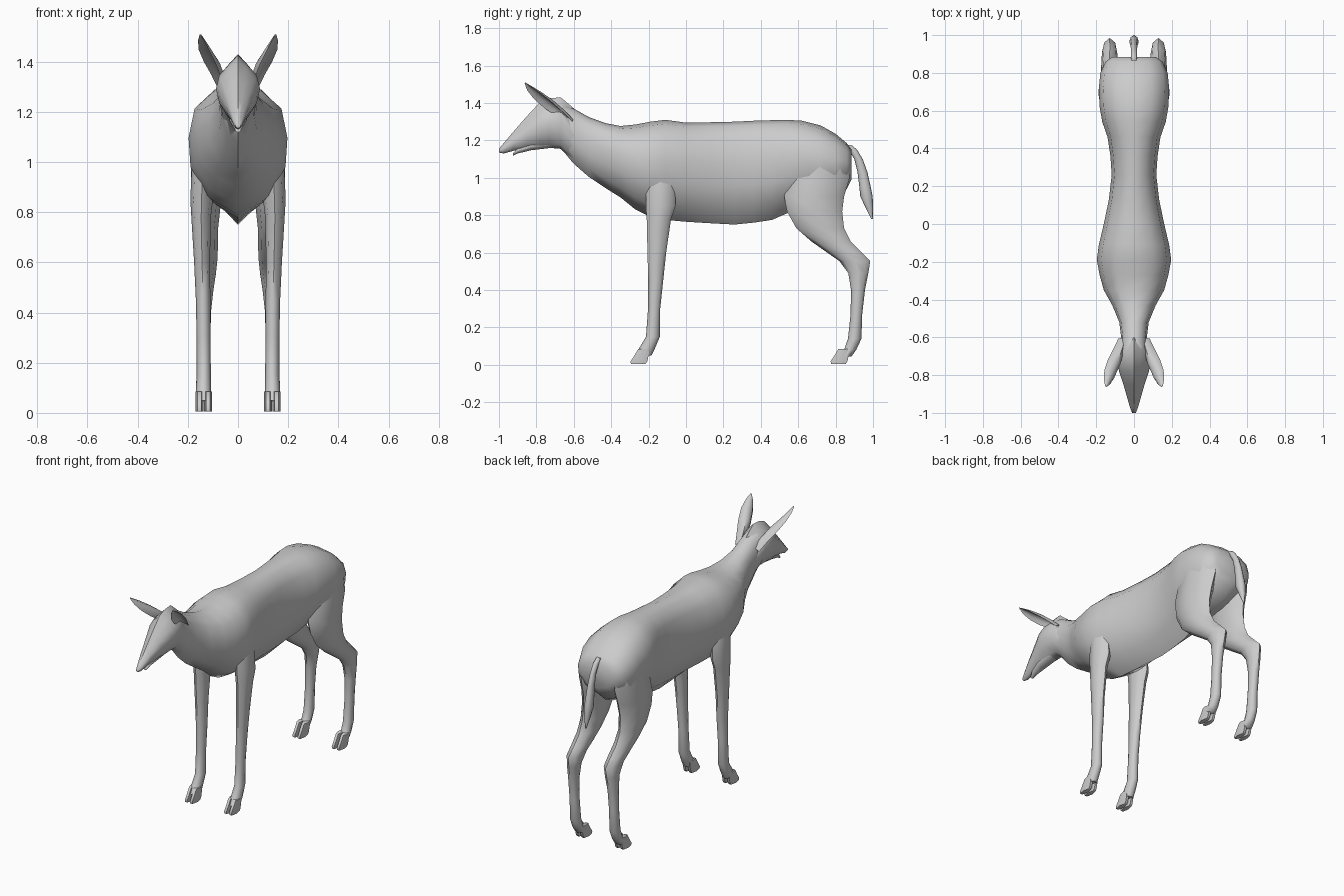
import bpy, bmesh, math
from mathutils import Vector

fur = bpy.data.materials.new("grey_coat")
fur.diffuse_color = (0.6, 0.6, 0.6, 1)


def loft(name, rings, mirror=False):
    """Skin a list of equal-length point rings and cap both ends."""
    bm = bmesh.new()
    vs = [[bm.verts.new(p) for p in r] for r in rings]
    n = len(vs[0])
    for a, b in zip(vs, vs[1:]):
        for i in range(n):
            j = (i + 1) % n
            bm.faces.new((a[i], a[j], b[j], b[i]))
    bm.faces.new(vs[0][::-1])
    bm.faces.new(vs[-1])
    bmesh.ops.recalc_face_normals(bm, faces=bm.faces)
    me = bpy.data.meshes.new(name)
    bm.to_mesh(me)
    bm.free()
    me.materials.append(fur)
    ob = bpy.data.objects.new(name, me)
    bpy.context.collection.objects.link(ob)
    if mirror:
        ob.modifiers.new("mirror", 'MIRROR')
    bpy.ops.object.select_all(action='DESELECT')
    ob.select_set(True)
    bpy.context.view_layer.objects.active = ob
    bpy.ops.object.shade_smooth_by_angle(angle=math.radians(60))
    return ob


# half cross-sections as (width, height) fractions, top to bottom
BARREL = [(0, 1), (.5, .96), (.88, .83), (1, .6), (.96, .37), (.62, .14), (0, 0)]
WEDGE = [(0, 1), (.42, .86), (.85, .7), (1, .5), (.85, .28), (.45, .07), (0, 0)]


def section(y, half, top, bot, shape):
    right = [(half * u, y, bot + (top - bot) * v) for u, v in shape]
    left = [(-x, y, z) for x, y, z in right[-2:0:-1]]
    return right + left


def flat_ring(z, y0, y1, x0, x1, n=8):
    """Horizontal oval ring filling the given extents."""
    cx, cy, rx, ry = (x0 + x1) / 2, (y0 + y1) / 2, (x1 - x0) / 2, (y1 - y0) / 2
    return [(cx + rx * math.cos(2 * math.pi * i / n),
             cy + ry * math.sin(2 * math.pi * i / n), z) for i in range(n)]


# torso and neck: y, half width, top, bottom
torso = [(-.68, .068, 1.40, 1.17), (-.6, .068, 1.37, 1.075), (-.52, .078, 1.325, 1.005),
         (-.43, .115, 1.292, .945), (-.35, .16, 1.277, .895), (-.27, .182, 1.285, .83),
         (-.19, .197, 1.3, .79), (-.11, .186, 1.31, .775), (0, .16, 1.295, .765),
         (.13, .133, 1.297, .757), (.26, .118, 1.3, .75), (.36, .125, 1.305, .76),
         (.46, .14, 1.308, .775), (.54, .168, 1.31, .81), (.62, .182, 1.305, .835),
         (.72, .186, 1.28, .85), (.8, .178, 1.235, .885), (.86, .15, 1.185, .94),
         (.885, .115, 1.15, .99)]
loft("torso", [section(*r, BARREL) for r in torso])

# head from nose to nape
head = [(-1, .01, 1.155, 1.135), (-.975, .02, 1.185, 1.13), (-.92, .036, 1.25, 1.145),
        (-.85, .056, 1.33, 1.15), (-.78, .079, 1.405, 1.155), (-.73, .088, 1.425, 1.16),
        (-.67, .085, 1.43, 1.155), (-.6, .068, 1.372, 1.085)]
loft("head", [section(*r, WEDGE) for r in head])

# lower jaw
jaw = [(-.925, .01, 1.13, 1.118), (-.9, .02, 1.16, 1.13),
       (-.83, .034, 1.19, 1.147), (-.72, .04, 1.22, 1.16)]
loft("lower_jaw", [section(*r, BARREL) for r in jaw])

# legs: z, y back/front extents, x inner/outer extents
front_leg = [(1.05, -.21, -.07, .11, .175), (.95, -.215, -.06, .1, .186),
             (.85, -.215, -.055, .1, .19), (.78, -.21, -.08, .108, .186),
             (.6, -.206, -.106, .112, .175), (.45, -.202, -.122, .11, .168),
             (.3, -.203, -.138, .11, .165), (.15, -.214, -.14, .108, .165),
             (.09, -.25, -.165, .107, .168), (.05, -.27, -.185, .107, .168)]
loft("front_leg", [flat_ring(*r) for r in front_leg], True)

hind_leg = [(1.12, .58, .86, .05, .178), (1, .55, .875, .045, .187),
            (.9, .525, .845, .055, .188), (.82, .54, .835, .07, .186),
            (.73, .59, .845, .08, .183), (.66, .67, .88, .08, .178),
            (.6, .755, .94, .083, .173), (.555, .82, .985, .088, .17),
            (.49, .868, .975, .098, .167), (.4, .882, .957, .108, .166),
            (.27, .88, .942, .11, .165), (.14, .866, .938, .108, .166),
            (.08, .845, .91, .107, .168), (.045, .82, .885, .107, .168)]
loft("hind_leg", [flat_ring(*r) for r in hind_leg], True)

# cloven hooves
for name, heel in (("front_hoof", -.2), ("hind_hoof", .87)):
    for side, x0, x1 in (("inner", .103, .135), ("outer", .138, .17)):
        rows = [(.085, -.06, .01), (.045, -.085, .005), (.018, -.104, 0), (.005, -.1, -.01)]
        loft(side + "_" + name,
             [flat_ring(z, heel + a, heel + b, x0, x1, 6) for z, a, b in rows], True)

# hanging tail: z, y extents, half width
tail = [(1.175, .845, .885, .014), (1.15, .87, .915, .016), (1.1, .9, .945, .016),
        (1.03, .917, .97, .018), (.95, .927, .988, .023), (.9, .932, .998, .025),
        (.84, .96, 1, .016), (.78, .99, 1, .004)]
loft("tail", [flat_ring(z, a, b, -h, h) for z, a, b, h in tail])

# cupped ears: centre, half width, thickness
ear = [((.062, -.615, 1.30), .02, .022), ((.077, -.665, 1.345), .028, .026),
       ((.1, -.73, 1.395), .038, .026), ((.125, -.79, 1.442), .036, .018),
       ((.14, -.835, 1.48), .022, .01), ((.149, -.86, 1.507), .004, .003)]
axis = (Vector(ear[-1][0]) - Vector(ear[0][0])).normalized()
facing = Vector((.75, -.9, -.1))
facing = (facing - axis * facing.dot(axis)).normalized()
across = axis.cross(facing)
CUP = [(-1, .5), (-.75, -.45), (0, -1), (.75, -.45), (1, .5), (.5, -.1), (0, -.35), (-.5, -.1)]
loft("ear", [[Vector(c) + across * (u * w) + facing * (v * t) for u, v in CUP]
             for c, w, t in ear], True)
